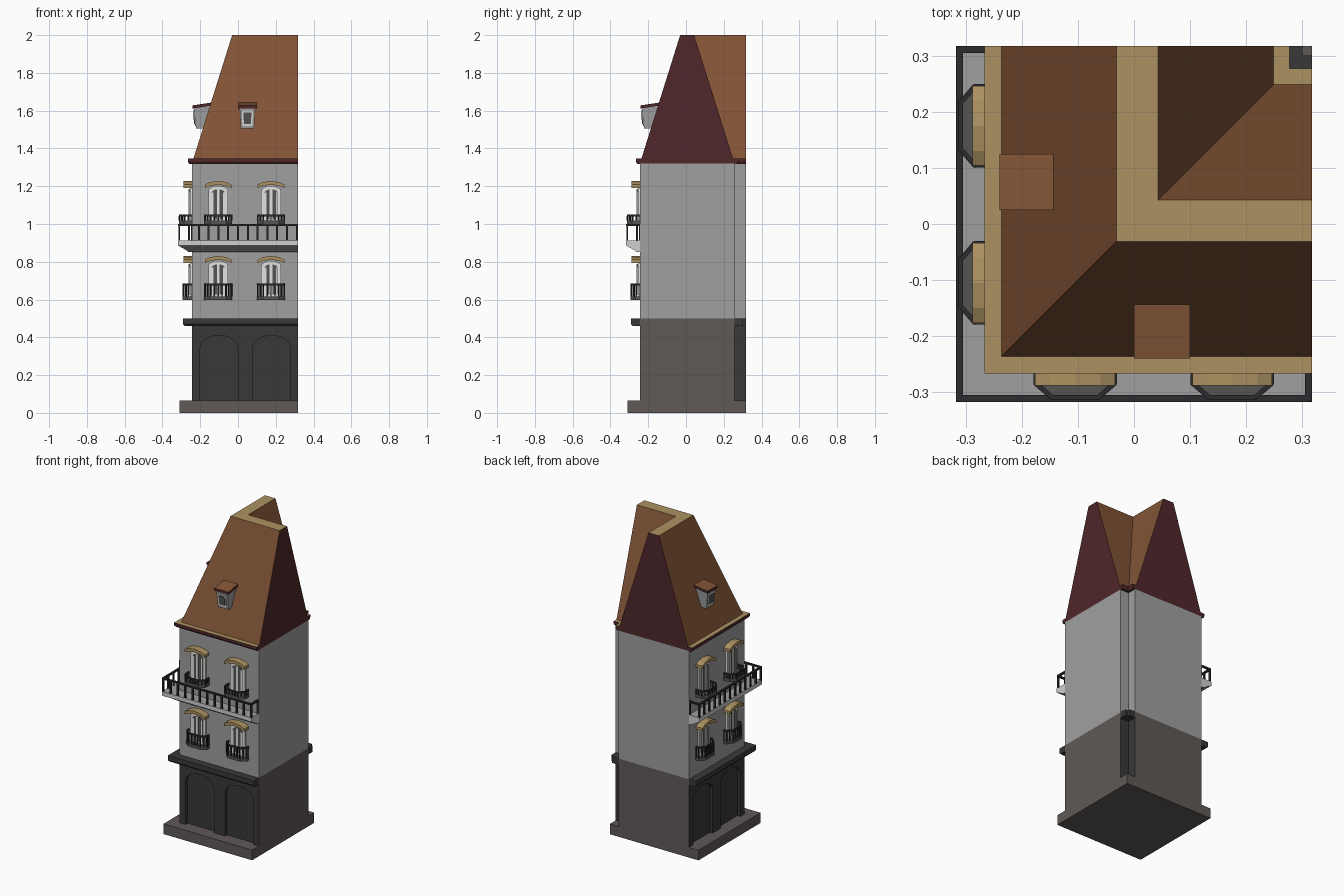
import bpy, bmesh, math
from mathutils import Matrix, Vector

if "Cube" in bpy.data.objects:
    bpy.data.objects.remove(bpy.data.objects["Cube"])

E = 0.317          # cut ends of the corner block
W = -0.243         # outer wall plane
IN = 0.257         # inner courtyard wall plane
SWAP = Matrix(((0, 1, 0, 0), (1, 0, 0, 0), (0, 0, 1, 0), (0, 0, 0, 1)))


def mat(name, r, g, b):
    m = bpy.data.materials.new(name)
    m.diffuse_color = (r, g, b, 1)
    m.use_nodes = True
    m.node_tree.nodes["Principled BSDF"].inputs["Base Color"].default_value = m.diffuse_color
    return m


WALL = mat("wall_grey", .35, .35, .35)
STONE = mat("brown_grey_stone", .115, .10, .096)
CHAR = mat("charcoal", .040, .040, .040)
LIGHT = mat("pale_stone", .64, .61, .64)
WHITE = mat("white_frame", .76, .76, .75)
GLASS = mat("dark_grey", .09, .09, .088)
IRON = mat("black_iron", .025, .024, .026)
TAN = mat("tan", .41, .285, .12)
ROOF = mat("roof_brown", .225, .09, .037)
RED = mat("dark_red", .078, .020, .023)


def finish(name, bm, mats, rule=None, sides="front"):
    """sides: front = as built, left = swapped onto the left face, both = both"""
    if sides == "both":
        dup = bmesh.ops.duplicate(bm, geom=bm.verts[:] + bm.edges[:] + bm.faces[:])
        bm_v = [v for v in dup["geom"] if isinstance(v, bmesh.types.BMVert)]
        bmesh.ops.transform(bm, matrix=SWAP, verts=bm_v)
    elif sides == "left":
        bmesh.ops.transform(bm, matrix=SWAP, verts=bm.verts[:])
    bmesh.ops.recalc_face_normals(bm, faces=bm.faces[:])
    bm.normal_update()
    if rule:
        for f in bm.faces:
            f.material_index = rule(f.normal, f.calc_center_median())
    me = bpy.data.meshes.new(name)
    bm.to_mesh(me)
    bm.free()
    for m in mats:
        me.materials.append(m)
    ob = bpy.data.objects.new(name, me)
    bpy.context.collection.objects.link(ob)
    return ob


def loft(bm, rings):
    """Closed solid through rings of equal point count"""
    vs = [[bm.verts.new(p) for p in r] for r in rings]
    n = len(vs[0])
    bm.faces.new(vs[0])
    bm.faces.new(vs[-1])
    for a, b in zip(vs, vs[1:]):
        for i in range(n):
            j = (i + 1) % n
            bm.faces.new((a[i], a[j], b[j], b[i]))


def ell(a, b, z):
    """L-shaped outline between outer line a and inner line b"""
    return [(x, y, z) for x, y in ((a, a), (E, a), (E, b), (b, b), (b, E), (a, E))]


def ell_solid(name, levels, mats, rule=None):
    bm = bmesh.new()
    loft(bm, [ell(*l) for l in levels])
    return finish(name, bm, mats, rule)


def prism(bm, pts, y0, y1):
    loft(bm, [[(x, y, z) for x, z in pts] for y in (y0, y1)])


def box(bm, x0, x1, y0, y1, z0, z1):
    prism(bm, [(x0, z0), (x1, z0), (x1, z1), (x0, z1)], y0, y1)


def arch(xc, w, z0, zs, zt, n=12):
    """Arched opening outline, from bottom left over the top to bottom right"""
    curve = [(xc - w / 2 * math.cos(math.pi * i / n),
              zs + (zt - zs) * math.sin(math.pi * i / n)) for i in range(n + 1)]
    return [(xc - w / 2, z0)] + curve + [(xc + w / 2, z0)]


def railing(bm, path, z0, z1, step, w):
    """Top rail along a plan path with evenly spaced balusters"""
    for p, q in zip(path, path[1:]):
        p, q = Vector((*p, 0)), Vector((*q, 0))
        d = q - p
        rot = Matrix.Rotation(math.atan2(d.y, d.x), 4, 'Z')

        def bar(c, size):
            bmesh.ops.create_cube(bm, size=1, matrix=Matrix.Translation(c) @ rot @ Matrix.Diagonal((*size, 1)))
        mid = (p + q) / 2
        bar(Vector((mid.x, mid.y, z1 - .005)), (d.length + w * .6, w, .01))
        n = max(1, round(d.length / step))
        for i in range(n + 1):
            c = p + d * i / n
            bar(Vector((c.x, c.y, (z0 + z1) / 2 - .004)), (w * .85, w * .85, z1 - z0 - .008))


def is_end(n, c):
    return (n.x > .9 and c.x > E - .002) or (n.y > .9 and c.y > E - .002)


# plinth
bm = bmesh.new()
box(bm, -.31, E, -.31, E, 0, .065)
finish("plinth", bm, [STONE])

# ground floor core and arched shopfront
ell_solid("ground_floor_core", [(W + .02, IN, .065), (W + .02, IN, .5)], [CHAR, STONE],
          lambda n, c: int(is_end(n, c)))
bm = bmesh.new()
prism(bm, [(W, .065)] + arch(-.10, .2, .065, .345, .41) + arch(.178, .2, .065, .345, .41)
      + [(E, .065), (E, .5), (W, .5)], W, W + .021)
finish("arched_facade", bm, [CHAR, STONE], lambda n, c: int(is_end(n, c)), "both")

# ground floor cornice, street and courtyard sides
ell_solid("street_cornice", [(-.283, W, .46), (-.292, W, .47), (-.292, W, .5)], [CHAR])
ell_solid("courtyard_cornice", [(IN, .30, .46), (IN, .30, .5)], [CHAR])

# upper walls
ell_solid("upper_walls", [(W, IN, .5), (W, IN, 1.32)], [WALL])

# long balcony with sloped underside, and its railing
ell_solid("balcony_slab", [(-.262, W, .852), (-.275, W, .862), (-E, W, .886), (-E, W, .912)],
          [LIGHT, WALL], lambda n, c: int(abs(n.z) > .3))
bm = bmesh.new()
R = E - .006
railing(bm, [(R, W), (R, -R), (-R, -R), (-R, R), (W, R)], .912, 1.0, .05, .012)
finish("balcony_railing", bm, [IRON])

# windows: two per floor on both street faces
frame, glass, mullion, hood, sill, rails = (bmesh.new() for _ in range(6))
for zb, zr, depth in ((.597, .685, .05), (1.0, 1.05, .07)):
    zw = .615 if zb < .9 else 1.012
    for xc in (-.105, .175):
        prism(frame, arch(xc, .104, zw, zw + .165, zw + .19, 8), W - .012, W + .01)
        prism(glass, arch(xc, .072, zw + .012, zw + .15, zw + .172, 8), W - .015, W)
        box(mullion, xc - .007, xc + .007, W - .019, W, zw + .01, zw + .172)
        for s in (-1, 1):
            box(mullion, xc + s * .03 - .005, xc + s * .03 + .005, W - .018, W, zw + .01, zw + .155)
        # raised hood over the window
        zh = zw + .178
        top = [(-.071, .018), (-.045, .031), (0, .038), (.045, .031), (.071, .018)]
        low = [(.071, 0), (.045, .012), (0, .018), (-.045, .012), (-.071, 0)]
        prism(hood, [(xc + x, zh + z) for x, z in top + low], W - .045, W)
        # small bowed balcony
        f, m = W - depth, W - depth + .026
        plan = [(xc - .074, W), (xc - .074, m), (xc - .043, f), (xc + .043, f), (xc + .074, m), (xc + .074, W)]
        loft(sill, [[(x, y, z) for x, y in plan] for z in (zb, zb + .018)])
        inset = [(xc + (x - xc) * .95, y if y == W else y + .004) for x, y in plan]
        railing(rails, inset, zb + .018, zr, .022, .008)
finish("window_frames", frame, [WHITE], None, "both")
finish("window_glass", glass, [GLASS], None, "both")
finish("window_mullions", mullion, [WHITE], None, "both")
finish("window_hoods", hood, [TAN], None, "both")
finish("window_balcony_floors", sill, [GLASS], None, "both")
finish("window_balcony_rails", rails, [IRON], None, "both")

# eaves: red edge, tan upper side
ell_solid("eaves", [(-.258, .27, 1.318), (-.266, .277, 1.33), (-.266, .277, 1.346)], [RED, TAN],
          lambda n, c: int(n.z > .9))

# steep roof: brown slopes, red cut gables, tan flat top
ell_solid("roof", [(-.236, .249, 1.346), (-.031, .043, 2.0)], [ROOF, RED, TAN],
          lambda n, c: 2 if n.z > .9 else int(is_end(n, c)))


# dormers, one per street slope
def leaning_plate(bm, xc, w0, w1, z0, z1, out, back):
    """Block whose front leans outwards towards the top"""
    rings = []
    for w, z in ((w0, z0), (w1, z1)):
        y = -.222 - (z - 1.505) * .118 - out
        rings.append([(xc - w, y, z), (xc + w, y, z), (xc + w, back, z), (xc - w, back, z)])
    loft(bm, rings)


for side, xc in (("front", .05), ("left", .075)):
    bm = bmesh.new()
    leaning_plate(bm, xc, .035, .042, 1.505, 1.622, 0, -.14)
    finish(side + "_dormer_body", bm, [WALL], None, side)
    bm = bmesh.new()
    leaning_plate(bm, xc, .027, .029, 1.52, 1.6, .004, -.21)
    finish(side + "_dormer_frame", bm, [WHITE], None, side)
    bm = bmesh.new()
    leaning_plate(bm, xc, .019, .021, 1.53, 1.59, .007, -.21)
    finish(side + "_dormer_glass", bm, [GLASS], None, side)
    bm = bmesh.new()
    loft(bm, [[(x, -.24, 1.612), (x, -.14, 1.627), (x, -.14, 1.643), (x, -.24, 1.628)]
              for x in (xc - .05, xc + .05)])
    finish(side + "_dormer_roof", bm, [RED, ROOF], lambda n, c: int(n.z > .8), side)
